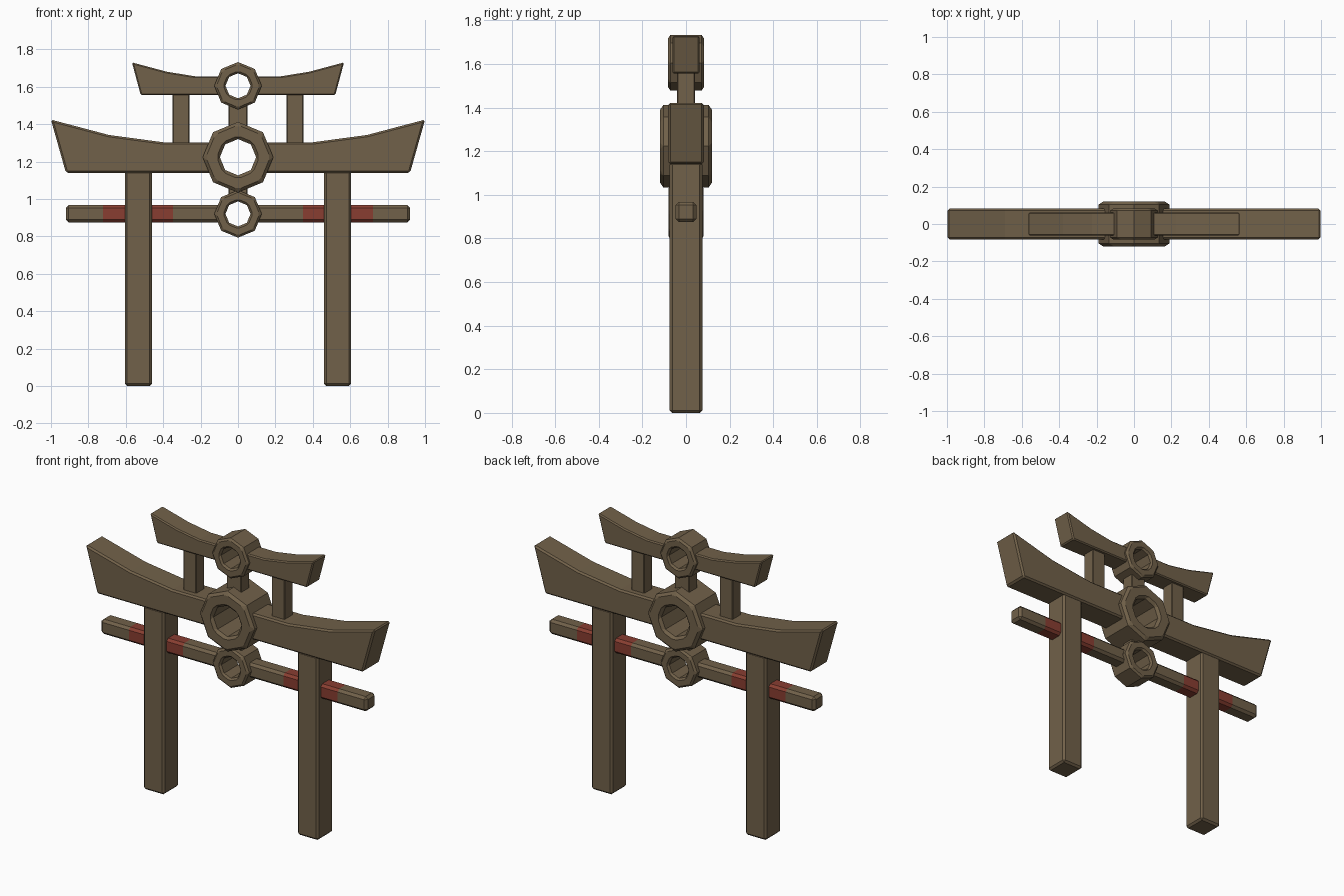
import bpy, bmesh, math
from mathutils import Vector

if "Cube" in bpy.data.objects:
    bpy.data.objects.remove(bpy.data.objects["Cube"])


def material(name, rgb):
    m = bpy.data.materials.new(name)
    m.diffuse_color = (*rgb, 1)
    m.use_nodes = True
    m.node_tree.nodes["Principled BSDF"].inputs["Base Color"].default_value = m.diffuse_color
    return m


WOOD = material("weathered_brown_wood", (0.165, 0.119, 0.067))
RED = material("faded_red_band", (0.25, 0.048, 0.031))


def bevel(bm, width):
    bmesh.ops.recalc_face_normals(bm, faces=bm.faces)
    edges = [e for e in bm.edges if e.calc_face_angle(0) > math.radians(30)]
    bmesh.ops.bevel(bm, geom=edges, offset=width, offset_type='OFFSET',
                    segments=1, profile=0.5, affect='EDGES')


def finish(name, bm, mats=(WOOD,)):
    bmesh.ops.recalc_face_normals(bm, faces=bm.faces)
    me = bpy.data.meshes.new(name)
    bm.to_mesh(me)
    bm.free()
    for m in mats:
        me.materials.append(m)
    ob = bpy.data.objects.new(name, me)
    bpy.context.collection.objects.link(ob)
    return ob


def prism(points, depth, width):
    """Extrude an (x, z) outline symmetrically along y, with soft edges."""
    bm = bmesh.new()
    face = bm.faces.new([bm.verts.new((x, -depth, z)) for x, z in points])
    ext = bmesh.ops.extrude_face_region(bm, geom=[face], use_keep_orig=True)
    moved = [v for v in ext["geom"] if isinstance(v, bmesh.types.BMVert)]
    bmesh.ops.translate(bm, verts=moved, vec=(0, 2 * depth, 0))
    bevel(bm, width)
    return bm


def block(x0, x1, z0, z1, depth, width):
    return prism([(x0, z0), (x1, z0), (x1, z1), (x0, z1)], depth, width)


def ring(name, z, outer, inner, depth, chamfer):
    """Eight-sided collar around the y axis."""
    bm = bmesh.new()
    section = [(outer, -depth), (outer, depth), (inner, depth), (inner, -depth)]
    loops = []
    for i in range(8):
        a = i * math.pi / 4
        loops.append([bm.verts.new((r * math.cos(a), y, z + r * math.sin(a)))
                      for r, y in section])
    for i in range(8):
        a, b = loops[i], loops[(i + 1) % 8]
        for j in range(4):
            k = (j + 1) % 4
            bm.faces.new((a[j], a[k], b[k], b[j]))
    bmesh.ops.recalc_face_normals(bm, faces=bm.faces)
    # chamfer only the front and back rims
    rims = [e for e in bm.edges
            if abs(e.verts[0].co.y - e.verts[1].co.y) < 1e-5]
    bmesh.ops.bevel(bm, geom=rims, offset=chamfer, offset_type='OFFSET',
                    segments=1, profile=0.5, affect='EDGES')
    finish(name, bm)


for side, s in (("left", -1), ("right", 1)):
    # tall pillars
    finish(side + "_pillar", block(s * 0.46, s * 0.605, 0, 1.15, 0.075, 0.012))

    # upswept main and top beams
    main = [(0.135, 1.14), (0.92, 1.14), (1.0, 1.424), (0.69, 1.342),
            (0.40, 1.303), (0.135, 1.303)]
    finish(side + "_main_beam", prism([(s * x, z) for x, z in main], 0.082, 0.01))
    top = [(0.09, 1.555), (0.52, 1.555), (0.567, 1.73), (0.38, 1.68),
           (0.225, 1.655), (0.09, 1.655)]
    finish(side + "_top_beam", prism([(s * x, z) for x, z in top], 0.062, 0.007))

    # short struts between the beams
    finish(side + "_strut", block(s * 0.26, s * 0.35, 1.28, 1.58, 0.041, 0.004))

    # crossbar with a painted red band where it meets the pillar
    bm = block(s * 0.09, s * 0.92, 0.875, 0.967, 0.047, 0.015)
    for x in (0.347, 0.722):
        bmesh.ops.bisect_plane(bm, geom=bm.verts[:] + bm.edges[:] + bm.faces[:],
                               plane_co=Vector((s * x, 0, 0)),
                               plane_no=Vector((1, 0, 0)))
    for f in bm.faces:
        if 0.347 < abs(f.calc_center_median().x) < 0.722:
            f.material_index = 1
    finish(side + "_crossbar", bm, (WOOD, RED))

# octagonal collars on the centre line
ring("main_ring", 1.223, 0.189, 0.097, 0.12, 0.016)
ring("top_ring", 1.605, 0.127, 0.067, 0.083, 0.011)
ring("lower_ring", 0.92, 0.127, 0.067, 0.08, 0.011)

# short links joining the collars
finish("upper_link", block(-0.05, 0.05, 1.365, 1.515, 0.041, 0.004))
finish("lower_link", block(-0.05, 0.05, 1.01, 1.08, 0.041, 0.004))
